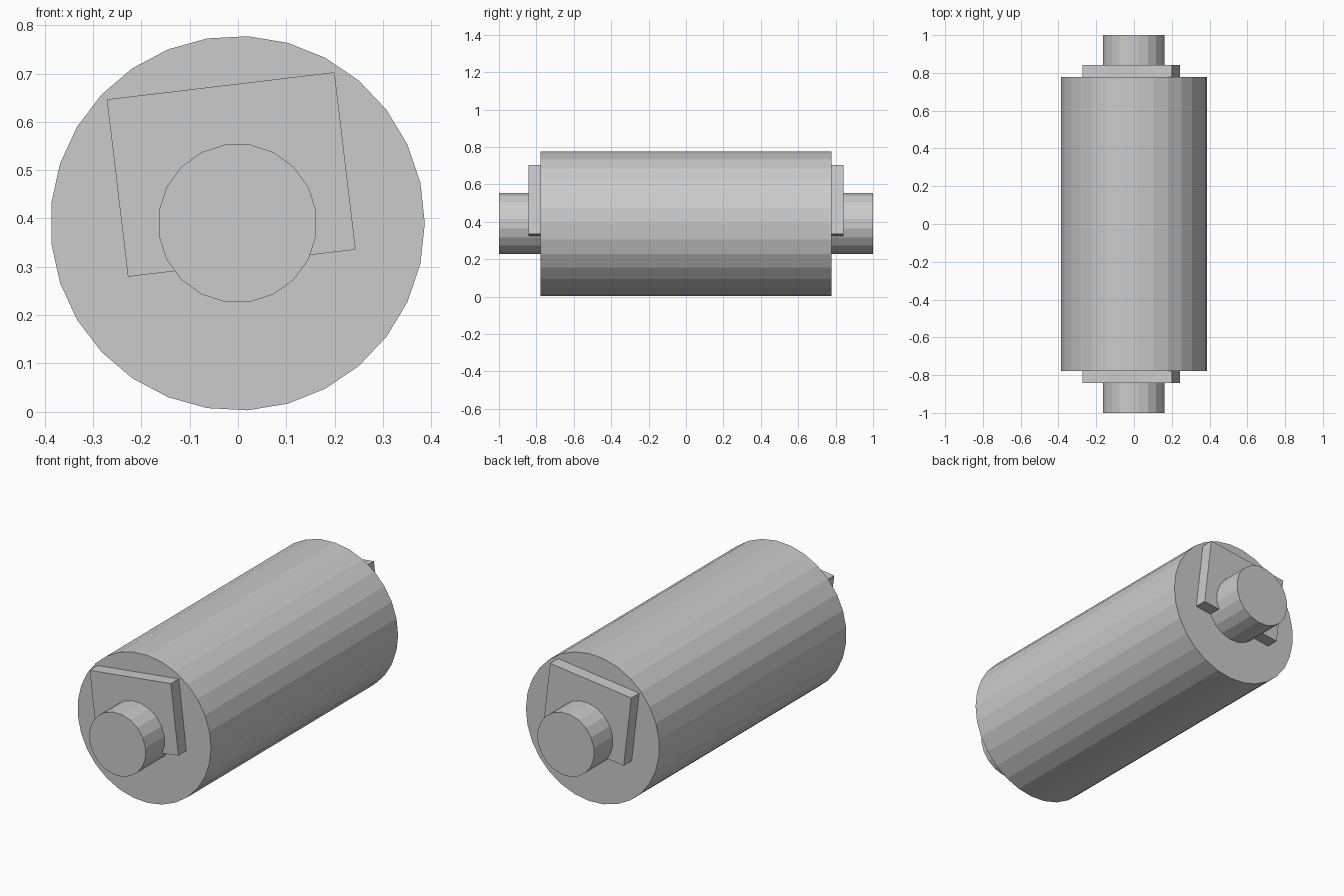
import bpy
from math import radians, pi
from mathutils import Matrix

cube = bpy.data.objects.get("Cube")
if cube:
    bpy.data.objects.remove(cube, do_unlink=True)

grey = bpy.data.materials.new("plain_grey")
grey.use_nodes = True
colour = (0.6, 0.6, 0.6, 1)
grey.diffuse_color = colour
grey.node_tree.nodes["Principled BSDF"].inputs["Base Color"].default_value = colour

AXIS_Z = 0.39


def finish(name):
    obj = bpy.context.object
    obj.name = name
    obj.data.materials.append(grey)
    return obj


def roller(name, sides, radius, y0, y1, turn=0):
    """Faceted cylinder lying along y, with its first corner turned from +x."""
    bpy.ops.mesh.primitive_cylinder_add(vertices=sides, radius=radius, depth=y1 - y0)
    obj = finish(name)
    obj.data.transform(Matrix.Rotation(pi / 2, 4, "X") @ Matrix.Rotation(turn - pi / 2, 4, "Z"))
    obj.location = (-0.001, (y0 + y1) / 2, AXIS_Z)
    return obj


# Main drum: odd number of sides, a corner towards +x
roller("drum", 29, 0.388, -0.777, 0.777)

# Stub shafts and tilted rectangular end plates, one pair at each end
for side, word in ((-1, "front"), (1, "back")):
    near, far = sorted((side * 0.76, side * 1.0))
    roller(word + "_shaft", 20, 0.165, near, far, radians(9))

    bpy.ops.mesh.primitive_cube_add(size=1)
    plate = finish(word + "_plate")
    plate.scale = (0.475, 0.083, 0.37)
    plate.rotation_euler.y = radians(-6.8)
    plate.location = (-0.014, side * 0.8015, 0.491)
